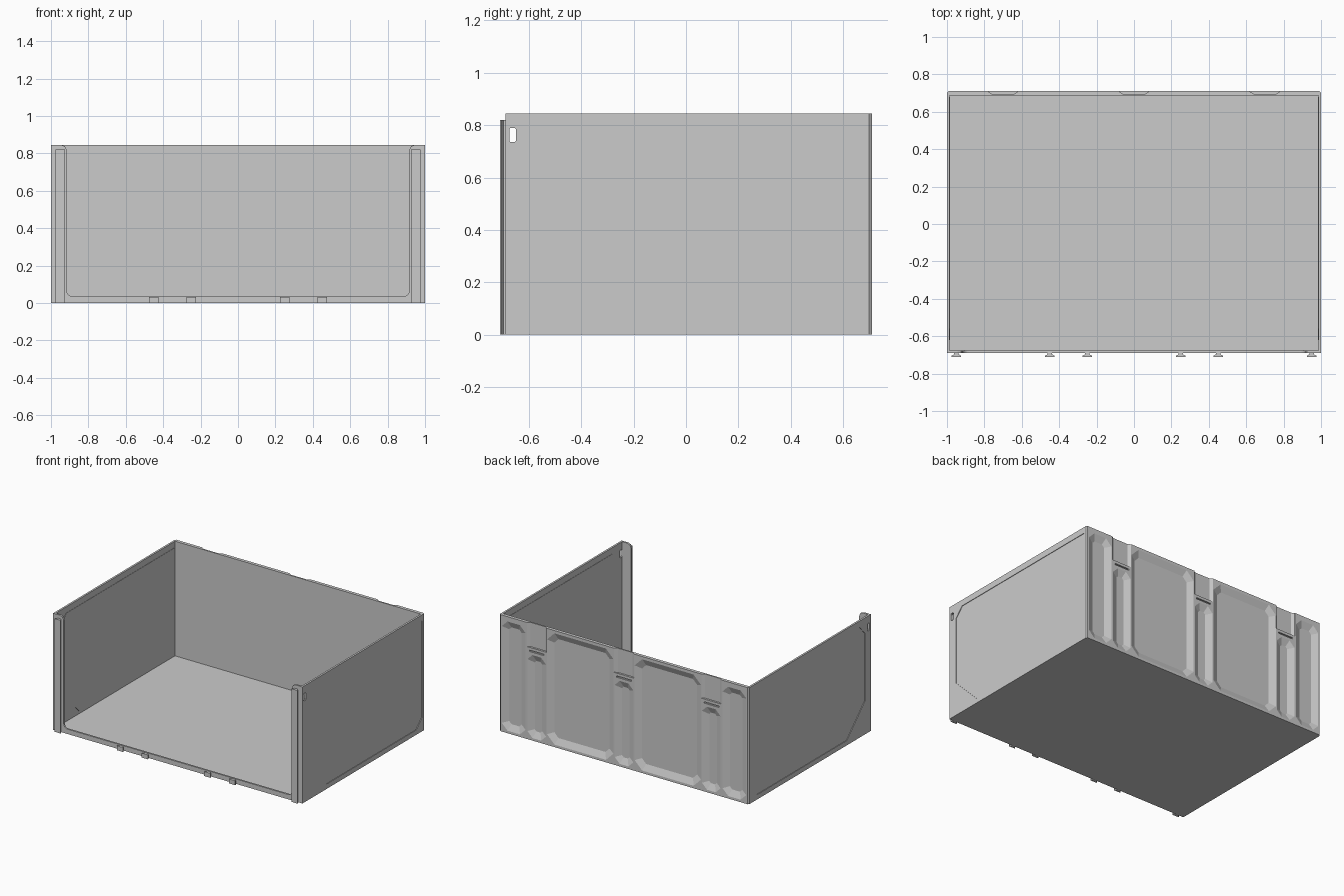
import bpy, bmesh, math

if "Cube" in bpy.data.objects:
    bpy.data.objects.remove(bpy.data.objects["Cube"])


def loft(name, loop_a, loop_b):
    """Closed solid between two matching 3D loops."""
    bm = bmesh.new()
    a = [bm.verts.new(p) for p in loop_a]
    b = [bm.verts.new(p) for p in loop_b]
    n = len(a)
    bm.faces.new(a)
    bm.faces.new(b[::-1])
    for i in range(n):
        j = (i + 1) % n
        bm.faces.new((a[i], b[i], b[j], a[j]))
    bmesh.ops.recalc_face_normals(bm, faces=bm.faces)
    me = bpy.data.meshes.new(name)
    bm.to_mesh(me)
    bm.free()
    ob = bpy.data.objects.new(name, me)
    bpy.context.collection.objects.link(ob)
    return ob


def along_x(name, pts, a, b):
    return loft(name, [(a, y, z) for y, z in pts], [(b, y, z) for y, z in pts])


def along_y(name, pts, a, b, pts_b=None):
    return loft(name, [(x, a, z) for x, z in pts], [(x, b, z) for x, z in pts_b or pts])


def along_z(name, pts, a, b):
    return loft(name, [(x, y, a) for x, y in pts], [(x, y, b) for x, y in pts])


def rect(u0, u1, v0, v1):
    return [(u0, v0), (u1, v0), (u1, v1), (u0, v1)]


def cut_corner_rect(u0, u1, v0, v1, c):
    return [(u0 + c, v0), (u1 - c, v0), (u1, v0 + c), (u1, v1 - c),
            (u1 - c, v1), (u0 + c, v1), (u0, v1 - c), (u0, v0 + c)]


def cut(target, cutter):
    cutter.hide_render = True
    mod = target.modifiers.new("cut", 'BOOLEAN')
    mod.operation = 'DIFFERENCE'
    mod.solver = 'EXACT'
    mod.object = cutter
    bpy.context.view_layer.objects.active = target
    bpy.ops.object.modifier_apply(modifier=mod.name)
    bpy.data.objects.remove(cutter)


# Outer block with chamfered rear corners, hollowed into a tray
body = along_z("bin_body", [(-1, -.69), (1, -.69), (1, .70), (.992, .71),
                            (-.992, .71), (-1, .70)], 0, .845)
cut(body, along_z("cavity", rect(-.986, .986, -.677, .686), .014, 1))

# Front opening with rounded lower corners and rounded flange tops
half = [(.945, 1), (.945, .845), (.925, .838), (.915, .815)]
half += [(.885 + .03 * math.cos(t), .065 - .03 * math.sin(t))
         for t in [i * math.pi / 8 for i in range(5)]]
cut(body, along_y("front_opening", half + [(-x, z) for x, z in reversed(half)], -.8, -.66))

# Side panels: recessed outside, slightly raised inside
panel = [(-.62, .24), (-.415, .035), (.615, .035), (.68, .10),
         (.68, .80), (-.56, .80), (-.62, .735)]
for s in (-1, 1):
    cut(body, along_x("side_recess", panel, s * .996, s * 1.1))
    along_x("inner_side_panel", panel, s * .984, s * .988)

# Finger slots through both sides
cut(body, along_x("side_slot", cut_corner_rect(-.675, -.65, .735, .79, .005), -1.1, 1.1))


# Sloped pockets in the back wall
def pocket(x0, x1, z0, z1, c, run=.045):
    inner = cut_corner_rect(x0 + run, x1 - run, z0 + run, z1 - run, c - run * .586)
    outer = cut_corner_rect(x0, x1, z0, z1, c)
    cut(body, along_y("pocket", inner, .69, .7101, outer))


for s in (-1, 1):
    a, b = sorted((s * .085, s * .618))
    pocket(a, b, .018, .825, .06)
    a, b = sorted((s * .79, s * .98))
    pocket(a, b, .018, .81, .045)

# Narrow pockets with latch notches above them
for x in (-.7, 0, .7):
    pocket(x - .075, x + .075, .018, .62, .04)
    w = [(x - .08, .72), (x - .08, .708), (x - .06, .696),
         (x + .06, .696), (x + .08, .708), (x + .08, .72)]
    cut(body, along_z("latch_notch", w, .67, .9))
    cut(body, along_y("latch_slit", rect(x - .06, x + .06, .64, .65), .70, .72))


# Dovetail rails and studs on the front edge
def dovetail(name, x, top):
    p = [(.012, -.69), (.012, -.697), (.025, -.704), (.025, -.71)]
    along_z(name, [(x + u, y) for u, y in p] + [(x - u, y) for u, y in reversed(p)], 0, top)


for s in (-1, 1):
    dovetail("front_rail", s * .95, .82)
    for x in (.25, .45):
        dovetail("front_stud", s * x, .032)
